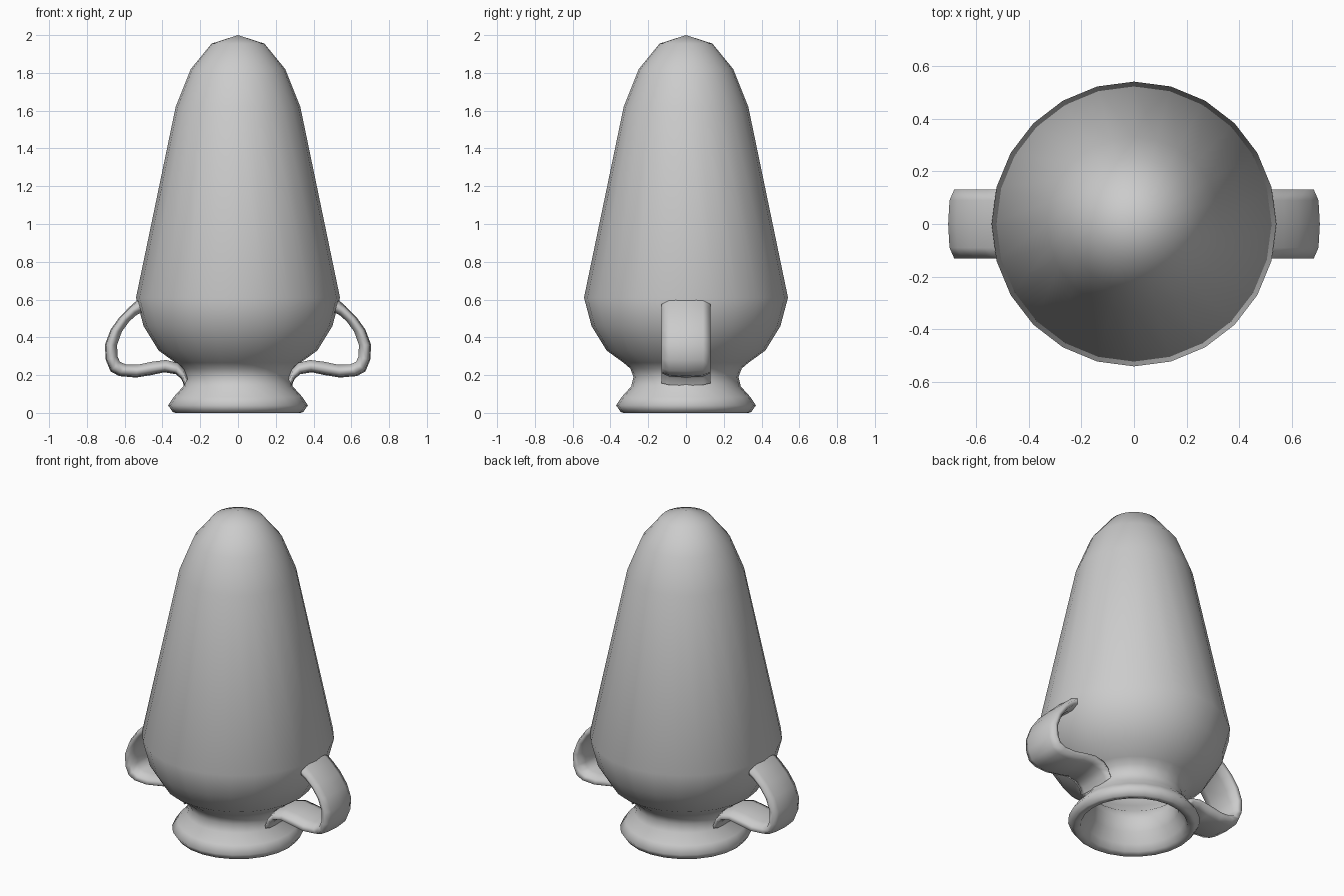
import bpy, bmesh, math

cube = bpy.data.objects.get("Cube")
if cube:
    bpy.data.objects.remove(cube, do_unlink=True)

GREY = (0.6, 0.6, 0.6, 1)
grey = bpy.data.materials.new("plain grey")
grey.use_nodes = True
grey.diffuse_color = GREY
grey.node_tree.nodes["Principled BSDF"].inputs["Base Color"].default_value = GREY


def finish(bm, name):
    """Turn a bmesh into a smooth grey object."""
    bmesh.ops.recalc_face_normals(bm, faces=bm.faces[:])
    for face in bm.faces:
        face.smooth = True
    mesh = bpy.data.meshes.new(name)
    bm.to_mesh(mesh)
    bm.free()
    mesh.materials.append(grey)
    obj = bpy.data.objects.new(name, mesh)
    bpy.context.collection.objects.link(obj)
    return obj


def lathe(name, profile, steps=24):
    """Revolve an (r, z) profile about the z axis."""
    bm = bmesh.new()
    verts = [bm.verts.new((r, 0, z)) for r, z in profile]
    edges = [bm.edges.new(pair) for pair in zip(verts, verts[1:])]
    bmesh.ops.spin(bm, geom=verts + edges, cent=(0, 0, 0), axis=(0, 0, 1),
                   angle=math.tau, steps=steps, use_merge=False)
    bmesh.ops.remove_doubles(bm, verts=bm.verts[:], dist=0.0005)
    return finish(bm, name)


# Body with foot: outer wall from the tip down, then hollow inside back up
outer = [(0, 2), (.14, 1.955), (.25, 1.82), (.33, 1.62), (.54, .61),
         (.50, .46), (.42, .33), (.33, .265), (.295, .235), (.278, .19),
         (.29, .14), (.34, .085), (.37, .04), (.345, .004), (.33, 0)]
inner = [(.30, .01), (.285, .05), (.25, .11), (.24, .19), (.26, .25),
         (.39, .36), (.465, .47), (.50, .61), (.295, 1.6), (.22, 1.78),
         (.12, 1.91), (0, 1.95)]
lathe("vessel_body", outer + inner)

# Handle: rounded flat strap swept between an outside and an inside curve
outside = [(.53, .60), (.57, .565), (.625, .51), (.675, .44), (.705, .36),
           (.70, .28), (.675, .22), (.63, .195), (.54, .187), (.46, .2),
           (.39, .215), (.33, .205), (.30, .18), (.285, .145)]
inside = [(.51, .53), (.535, .52), (.575, .485), (.615, .43), (.64, .36),
          (.638, .30), (.625, .27), (.59, .255), (.53, .255), (.46, .27),
          (.38, .28), (.32, .265), (.285, .23), (.265, .18)]
# Strap section: (y, blend from inside to outside)
section = [(0, 1), (.09, .92), (.13, .65), (.12, .25), (.07, 0),
           (-.07, 0), (-.12, .25), (-.13, .65), (-.09, .92)]


def handle(name, side):
    bm = bmesh.new()
    rings = []
    for (xo, zo), (xi, zi) in zip(outside, inside):
        rings.append([bm.verts.new((side * (xi + (xo - xi) * t), y, zi + (zo - zi) * t))
                      for y, t in section])
    n = len(section)
    for a, b in zip(rings, rings[1:]):
        for i in range(n):
            j = (i + 1) % n
            bm.faces.new((a[i], a[j], b[j], b[i]))
    return finish(bm, name)


handle("left_handle", 1)
handle("right_handle", -1)
